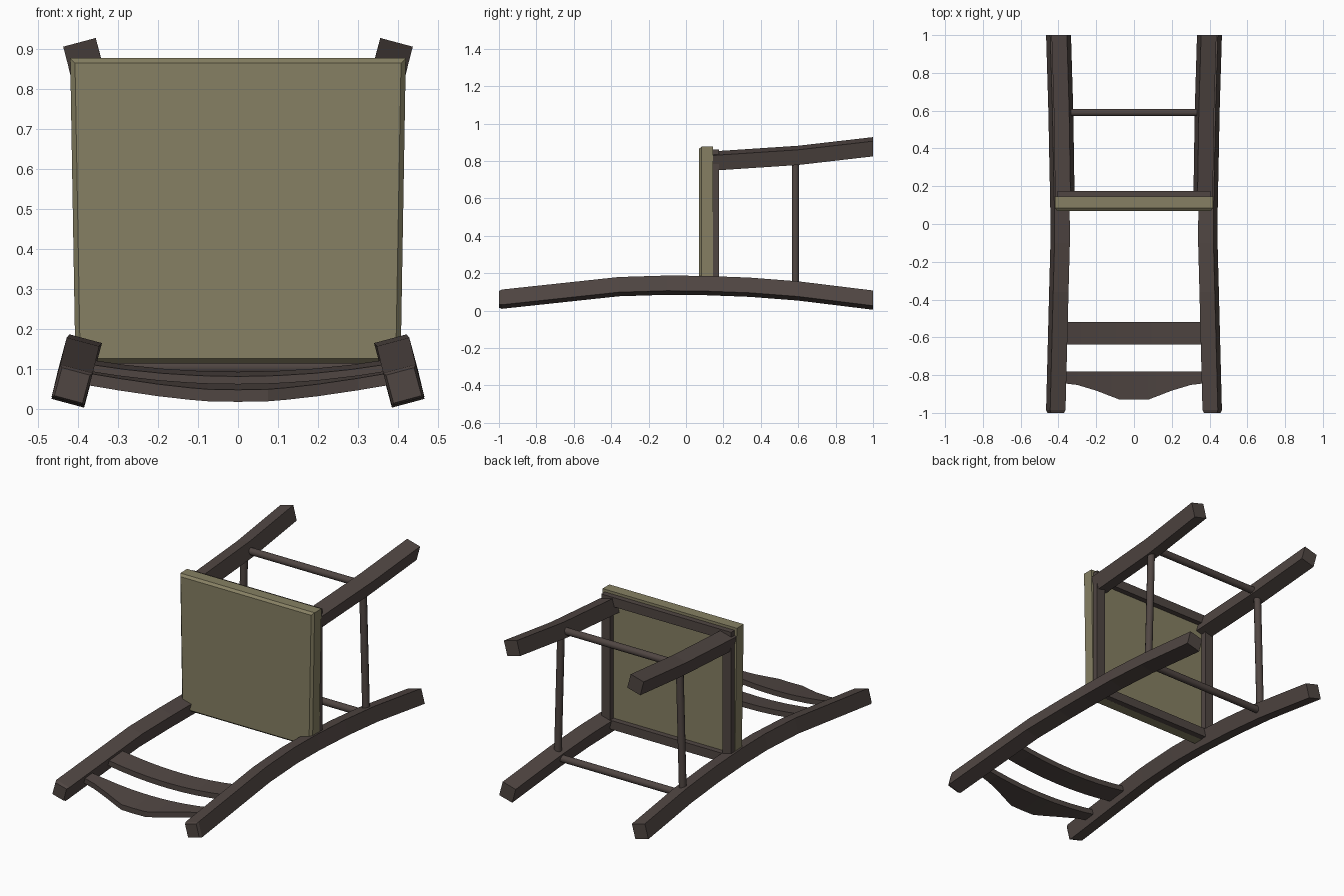
import bpy, bmesh, math
from mathutils import Vector

if "Cube" in bpy.data.objects:
    bpy.data.objects.remove(bpy.data.objects["Cube"])


def material(name, rgb):
    m = bpy.data.materials.new(name)
    m.diffuse_color = (*rgb, 1)
    m.use_nodes = True
    m.node_tree.nodes["Principled BSDF"].inputs["Base Color"].default_value = m.diffuse_color
    return m


WOOD = material("dark brown wood", (0.080, 0.061, 0.055))
CUSHION = material("olive seat", (0.240, 0.216, 0.125))


def loft(name, rings, mat, smooth=False):
    """Skin a row of equal-sized rings and cap both ends."""
    bm = bmesh.new()
    rows = [[bm.verts.new(p) for p in r] for r in rings]
    n = len(rows[0])
    for a, b in zip(rows, rows[1:]):
        for i in range(n):
            bm.faces.new((a[i], a[(i + 1) % n], b[(i + 1) % n], b[i]))
    bm.faces.new(rows[0])
    bm.faces.new(rows[-1])
    bmesh.ops.recalc_face_normals(bm, faces=bm.faces)
    me = bpy.data.meshes.new(name)
    bm.to_mesh(me)
    bm.free()
    me.materials.append(mat)
    ob = bpy.data.objects.new(name, me)
    bpy.context.collection.objects.link(ob)
    if smooth:
        for p in me.polygons:
            p.use_smooth = len(p.vertices) == 4
    return ob


def square_post(name, side, path, angle, size):
    """Square section turned about y, following (x, y, z, scale) stations."""
    rings = []
    for x, y, z, s in path:
        h = size / 2 * s
        ring = []
        for u, v in ((-h, -h), (h, -h), (h, h), (-h, h)):
            dx = u * math.cos(angle) - v * math.sin(angle)
            dz = u * math.sin(angle) + v * math.cos(angle)
            ring.append((side * (x + dx), y, z + dz))
        rings.append(ring)
    return loft(name, rings, WOOD)


def rod(name, a, b, r=0.02, n=12):
    a, b = Vector(a), Vector(b)
    d = (b - a).normalized()
    u = d.orthogonal().normalized()
    w = d.cross(u)
    ang = [2 * math.pi * i / n for i in range(n)]
    rings = [[c + r * (math.cos(t) * u + math.sin(t) * w) for t in ang] for c in (a, b)]
    return loft(name, rings, WOOD, True)


def box(name, x0, x1, y0, y1, z0, z1):
    rings = [[(x0, y, z0), (x1, y, z0), (x1, y, z1), (x0, y, z1)] for y in (y0, y1)]
    return loft(name, rings, WOOD)


# The chair lies on its back: its height runs along -y, its front faces +z
rear_path = [(0.414, -1.0, 0.060, 0.86), (0.414, -0.985, 0.061, 1),
             (0.398, -0.36, 0.128, 1), (0.391, -0.1, 0.136, 1),
             (0.392, 0.1, 0.134, 1), (0.397, 0.34, 0.125, 1),
             (0.402, 0.6, 0.105, 1), (0.414, 1.0, 0.056, 1)]
front_path = [(0.366, 0.145, 0.800, 1), (0.373, 0.6, 0.830, 1), (0.385, 1.0, 0.876, 1)]
TILT = math.radians(15)
for side, label in ((-1, "left"), (1, "right")):
    square_post("rear_post_" + label, side, rear_path, TILT, 0.084)
    square_post("front_leg_" + label, side, front_path, -TILT, 0.084)
    rod("side_stretcher_" + label, (side * 0.39, 0.585, 0.11), (side * 0.37, 0.585, 0.82))
    # side rail of the seat frame
    x0, x1 = sorted((side * 0.35, side * 0.405))
    box("seat_side_rail_" + label, x0, x1, 0.14, 0.176, 0.12, 0.862)

# stretchers across the front legs and the rear posts
rod("front_stretcher", (-0.37, 0.59, 0.83), (0.37, 0.59, 0.83))
rod("rear_stretcher", (-0.40, 0.59, 0.105), (0.40, 0.59, 0.105))

# front and rear rails of the seat frame
box("seat_front_rail", -0.35, 0.35, 0.14, 0.176, 0.81, 0.862)
box("seat_rear_rail", -0.35, 0.35, 0.14, 0.176, 0.115, 0.165)


# seat slab, slightly narrower at the back, with a chamfered upper edge
def seat_ring(y, d):
    return [(-0.406 + d, y, 0.115 + d), (0.406 - d, y, 0.115 + d),
            (0.419 - d, y, 0.877 - d), (-0.419 + d, y, 0.877 - d)]


loft("seat", [seat_ring(0.07, 0.012), seat_ring(0.084, 0), seat_ring(0.145, 0)], CUSHION)


# bowed back slats: stations give (x, upper edge y)
def slat(name, stations, y_low, y_mid, z_end, sag, t):
    rings = []
    for x, y_up in stations:
        base = z_end - sag * (1 - (x / 0.37) ** 2)
        ring = []
        for y, s in ((y_up, -1), (y_low, -1), (y_low, 1), (y_up, 1)):
            ring.append((x, y, base + 0.1 * (y - y_mid) + s * t / 2))
        rings.append(ring)
    return loft(name, rings, WOOD)


half = [(0.075, -0.93), (0.12, -0.913), (0.2, -0.882), (0.3, -0.852), (0.375, -0.843)]
crest = [(-x, y) for x, y in reversed(half)] + [(0, -0.93)] + half
slat("crest_rail", crest, -0.78, -0.83, 0.076, 0.032, 0.03)
lower = [(-0.375 + 0.09375 * i, -0.637) for i in range(9)]
slat("back_slat", lower, -0.52, -0.58, 0.103, 0.03, 0.03)
